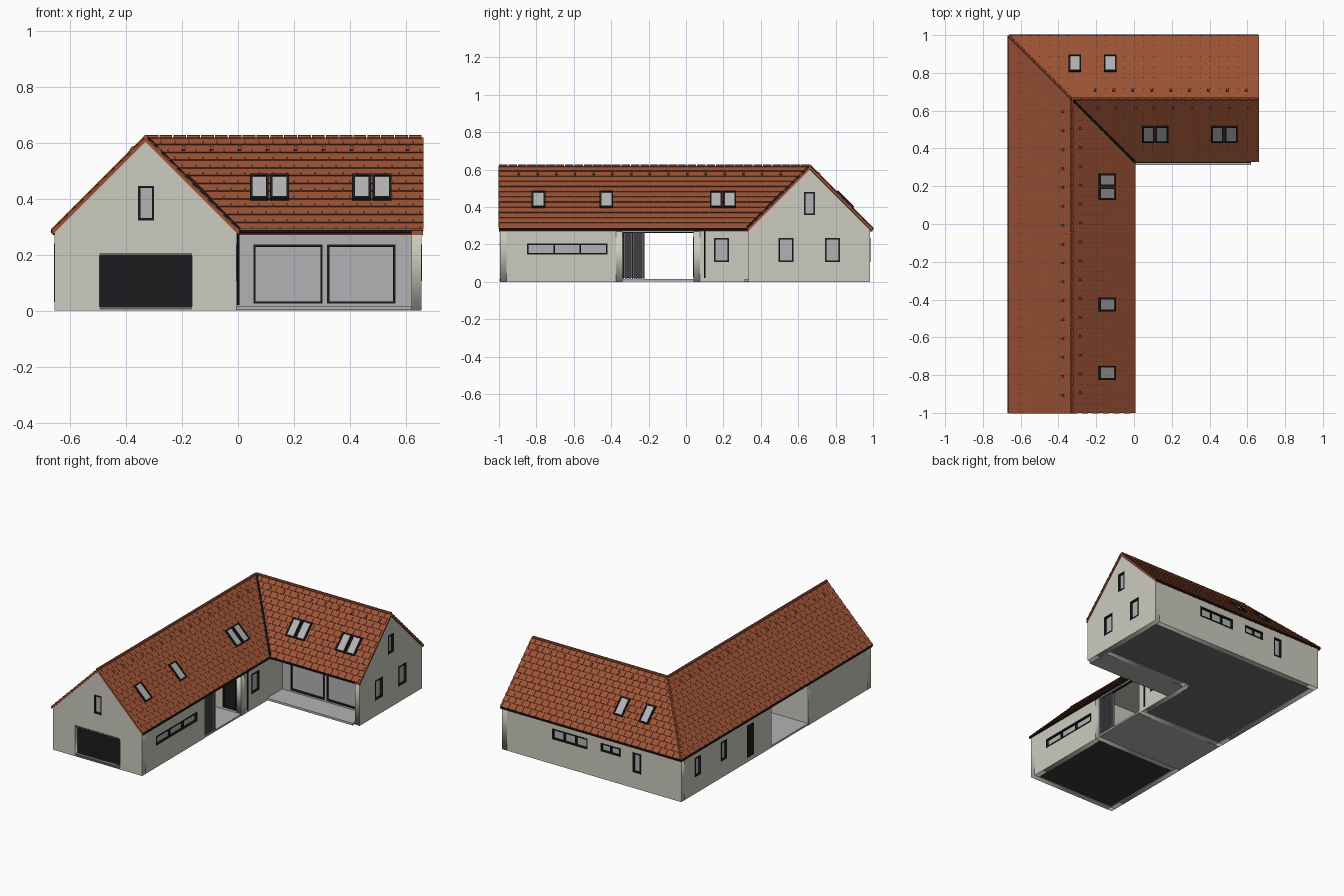
import bpy, bmesh, math
from mathutils import Vector, Matrix

if "Cube" in bpy.data.objects:
    bpy.data.objects.remove(bpy.data.objects["Cube"])

def mat(name, c):
    m = bpy.data.materials.new(name)
    m.diffuse_color = (*c, 1)
    m.use_nodes = True
    m.node_tree.nodes["Principled BSDF"].inputs["Base Color"].default_value = m.diffuse_color
    return m

WALL = mat("plaster", (0.60, 0.60, 0.53))
TILE = mat("clay", (0.33, 0.085, 0.036))
DARK = mat("anthracite", (0.012, 0.012, 0.013))
GLASS = mat("glazing", (0.45, 0.45, 0.46))
FLOOR = mat("concrete", (0.16, 0.16, 0.16))
GFLOOR = mat("dark_floor", (0.04, 0.038, 0.04))
PAVE = mat("paving", (0.45, 0.45, 0.45))
SLAT = mat("slat_grey", (0.13, 0.13, 0.14))
T = 0.035                                   # wall thickness
E0, PEAK, RUN = 0.285, 0.618, 0.333         # eave height, ridge height, half span

def finish(name, bm, m, M=None):
    if M:
        bm.transform(M)
    bmesh.ops.recalc_face_normals(bm, faces=bm.faces)
    me = bpy.data.meshes.new(name)
    bm.to_mesh(me)
    bm.free()
    me.materials.append(m)
    ob = bpy.data.objects.new(name, me)
    bpy.context.collection.objects.link(ob)
    return ob

def boxes(name, items, m, M=None):
    bm = bmesh.new()
    for it in items:
        lo, hi = Vector(it[:3]), Vector(it[3:])
        s = hi - lo
        S = Matrix.Diagonal((abs(s.x), abs(s.y), abs(s.z), 1))
        bmesh.ops.create_cube(bm, size=1, matrix=Matrix.Translation((lo + hi) / 2) @ S)
    return finish(name, bm, m, M)

def tubes(name, segs, r, m, n=8):
    bm = bmesh.new()
    for p, q in segs:
        p, q = Vector(p), Vector(q)
        R = (q - p).to_track_quat('Z', 'Y').to_matrix().to_4x4()
        bmesh.ops.create_cone(bm, cap_ends=True, segments=n, radius1=r, radius2=r,
                              depth=(q - p).length, matrix=Matrix.Translation((p + q) / 2) @ R)
    return finish(name, bm, m)

def rect(u0, u1, z0, z1):
    return [(u0, z0), (u1, z0), (u1, z1), (u0, z1)]

# wall from a flat outline with holes; axis = facing axis, w = outer plane, s = outward sign
def wall(name, axis, w, s, outline, holes=(), m=WALL):
    cu = bpy.data.curves.new(name, 'CURVE')
    cu.dimensions, cu.fill_mode, cu.extrude = '2D', 'BOTH', T / 2
    for loop in [outline] + [rect(*h) for h in holes]:
        sp = cu.splines.new('POLY')
        sp.points.add(len(loop) - 1)
        for p, c in zip(sp.points, loop):
            p.co = (c[0], c[1], 0, 1)
        sp.use_cyclic_u = True
    tmp = bpy.data.objects.new(name + "_outline", cu)
    bpy.context.collection.objects.link(tmp)
    dg = bpy.context.evaluated_depsgraph_get()
    bm = bmesh.new()
    me = bpy.data.meshes.new_from_object(tmp.evaluated_get(dg))
    bm.from_mesh(me)
    bpy.data.objects.remove(tmp)
    bmesh.ops.remove_doubles(bm, verts=bm.verts, dist=1e-5)
    c = w - s * T / 2
    if axis == 'x':
        M = Matrix(((0, 0, 1, c), (1, 0, 0, 0), (0, 1, 0, 0), (0, 0, 0, 1)))
    else:
        M = Matrix(((1, 0, 0, 0), (0, 0, -1, c), (0, 1, 0, 0), (0, 0, 0, 1)))
    return finish(name, bm, m, M)

# framed window filling a hole, with n panes
def window(name, axis, w, s, hole, n=1, pane=GLASS):
    u0, u1, z0, z1 = hole
    f = 0.008
    def b(a0, a1, b0, b1, d0, d1):
        p, q = w - s * d0, w - s * d1
        return (p, a0, b0, q, a1, b1) if axis == 'x' else (a0, p, b0, a1, q, b1)
    bars = [b(u0, u1, z0, z0 + f, -.002, .02), b(u0, u1, z1 - f, z1, -.002, .02)]
    for i in range(n + 1):
        u = u0 + (u1 - u0 - f) * i / n
        bars.append(b(u, u + f, z0 + f, z1 - f, -.002, .02))
    boxes(name + "_frame", bars, DARK)
    boxes(name + "_pane", [b(u0 + f, u1 - f, z0 + f, z1 - f, .012, .018)], pane)

def windowed_wall(name, axis, w, s, outline, wins, extra=()):
    wall(name, axis, w, s, outline, [x[0] for x in wins] + list(extra))
    for i, x in enumerate(wins):
        window(f"{name}_window_{i}", axis, w, s, *x)

# gable ends
def gable(c):
    return [(c - .325, 0), (c + .325, 0), (c + .325, .278), (c, .603), (c - .325, .278)]
garage = (-.495, -.165, .015, .205)
windowed_wall("garage_gable", 'y', -.995, -1, gable(-.33), [((-.357, -.30, .322, .445),)], [garage])
windowed_wall("east_gable", 'x', .655, 1, gable(.66),
              [((.495, .575, .105, .235),), ((.743, .823, .105, .235),), ((.63, .69, .357, .48),)])
# long walls, split by the passage
windowed_wall("garage_east_wall", 'x', -.005, 1, rect(-.96, -.34, 0, .278), [((-.85, -.42, .145, .205), 3)])
windowed_wall("house_east_wall", 'x', -.005, 1, rect(.04, .47, 0, .278), [((.15, .23, .105, .235),)])
wall("garage_west_wall", 'x', -.655, -1, rect(-.96, -.34, 0, .278))
windowed_wall("house_west_wall", 'x', -.655, -1, rect(.04, .95, 0, .278),
              [((.78, .84, .11, .235),), ((.51, .57, .11, .235),), ((.23, .30, .03, .24), 1, DARK)])
windowed_wall("back_wall", 'y', .985, 1, rect(-.655, .62, 0, .278),
              [((.03, .29, .165, .235), 3), ((-.21, -.066, .18, .235), 2), ((-.36, -.30, .105, .235),)])
# passage side walls
wall("passage_south_wall", 'y', -.34, 1, rect(-.655, -.005, 0, .278))
windowed_wall("passage_north_wall", 'y', .04, -1, rect(-.655, -.005, 0, .278),
              [((-.14, -.04, .025, .24), 1, DARK)])
# recessed terrace glazing
terrace = [((.055, .302, .025, .235),), ((.318, .562, .025, .235),)]
wall("terrace_wall", 'y', .47, -1, rect(-.005, .62, 0, .278), [t[0] for t in terrace], GLASS)
for i, t in enumerate(terrace):
    window(f"terrace_window_{i}", 'y', .47, -1, *t)

# garage door, lintel and threshold
boxes("garage_door", [(-.495, -.972, .015 + i * .019, -.165, -.965 + .003 * (i % 2), .034 + i * .019)
                      for i in range(10)], DARK)
boxes("garage_trim", [(-.495, -.998, .197, -.165, -.975, .205), (-.495, -.998, .004, -.165, -.97, .015)], SLAT)

# floors and ceilings
boxes("garage_floor", [(-.62, -.96, .004, -.04, -.375, .012)], GFLOOR)
boxes("house_floor", [(-.62, .075, .004, -.04, .95, .015), (-.04, .505, .004, .62, .95, .015)], FLOOR)
boxes("passage_floor", [(-.655, -.34, .002, -.005, .04, .014)], PAVE)
boxes("terrace_floor", [(-.005, .312, .002, .62, .47, .016)], PAVE)
boxes("ceilings", [(-.65, -.34, .277, -.01, .04, .283), (-.01, .34, .277, .62, .47, .283)], WALL)
# sliding slatted screen and its track
boxes("slat_screen", [(-.022, -.338 + i * .012, .014, -.008, -.331 + i * .012, .264) for i in range(10)]
      + [(-.028, -.34, .02, -.022, -.222, .26)], SLAT)
boxes("screen_track", [(-.02, -.34, .262, -.008, .04, .267)], DARK)

# roof slopes: convex plan outline (counter-clockwise) and outward direction
EX, RX, RY = .003, -.33, .663
slopes = {
    "west": ([(-.663, -1), (RX, -1), (RX, RY), (-.663, .996)], (-1, 0), (RX - RUN, 0)),
    "east": ([(RX, -1), (EX, -1), (EX, .33), (RX, RY)], (1, 0), (EX, 0)),
    "south": ([(EX, .33), (.66, .33), (.66, RY), (RX, RY)], (0, -1), (0, .33)),
    "north": ([(RX, RY), (.66, RY), (.66, .996), (-.663, .996)], (0, 1), (0, .996)),
}
frames = {}
ROWS, TW = 12, .05
ROW = RUN * math.sqrt(2) / ROWS
for key, (poly, out, org) in slopes.items():
    o, org = Vector((*out, 0)), Vector((*org, E0))
    a, b, n = Vector((0, 0, 1)).cross(o), (Vector((0, 0, 1)) - o).normalized(), (Vector((0, 0, 1)) + o).normalized()
    M = Matrix((a, b, n)).transposed().to_4x4()
    M.translation = org
    frames[key] = M
    # solid deck
    bm = bmesh.new()
    vs = [bm.verts.new((x, y, E0 - (Vector((x, y, E0)) - org).dot(o))) for x, y in poly]
    top = bm.faces.new(vs)
    ext = bmesh.ops.extrude_face_region(bm, geom=[top])
    for v in ext['geom']:
        if isinstance(v, bmesh.types.BMVert):
            v.co.z -= .015
    finish(key + "_roof_deck", bm, TILE)
    # overlapping staggered tiles, clipped to the slope outline
    bm = bmesh.new()
    for r in range(ROWS):
        v0, v1 = r * ROW, (r + 1) * ROW
        for c in range(-22, 22):
            u0 = c * TW + (r % 2) * TW / 2
            u1 = u0 + TW - .002
            lo = [bm.verts.new((u, v, -.001)) for u, v in ((u0, v0), (u1, v0), (u1, v1), (u0, v1))]
            hi = [bm.verts.new((u, v, h)) for u, v, h in
                  ((u0, v0, .006), (u1, v0, .006), (u1, v1, .001), (u0, v1, .001))]
            bm.faces.new(hi)
            for i in range(4):
                j = (i + 1) % 4
                bm.faces.new((lo[i], lo[j], hi[j], hi[i]))
    bm.transform(M)
    for i in range(4):
        p, q = poly[i], poly[(i + 1) % 4]
        nrm = Vector((q[1] - p[1], p[0] - q[0], 0)).normalized()
        bmesh.ops.bisect_plane(bm, geom=bm.verts[:] + bm.edges[:] + bm.faces[:],
                               plane_co=Vector((*p, 0)) + nrm * .002, plane_no=nrm, clear_outer=True)
    finish(key + "_roof_tiles", bm, TILE)

# skylights: position along the eave (local) on each slope
V0, V1, F = .152, .274, .009
lights = {"east": [(-.825, -.752), (-.462, -.39), (.128, .194), (.199, .267)],
          "south": [(.043, .109), (.114, .182), (.408, .475), (.480, .548)],
          "north": [(.28, .346), (.092, .16)]}
for key, spans in lights.items():
    bars, panes = [], []
    for u0, u1 in spans:
        bars += [(u0, V0, 0, u1, V0 + F, .014), (u0, V1 - F, 0, u1, V1, .014),
                 (u0, V0, 0, u0 + F, V1, .014), (u1 - F, V0, 0, u1, V1, .014)]
        panes.append((u0 + F, V0 + F, 0, u1 - F, V1 - F, .009))
    boxes(key + "_skylight_frames", bars, DARK, frames[key])
    boxes(key + "_skylight_panes", panes, GLASS, frames[key])

# small vent tiles below the ridge
ranges = {"west": (-6, 10), "east": (-9, 6), "south": (-2, 7), "north": (-6, 3)}
for key, (i0, i1) in ranges.items():
    boxes(key + "_roof_vents", [(i * .1, .40, 0, i * .1 + .013, .418, .011) for i in range(i0, i1)],
          TILE, frames[key])

# ridge and hip caps
def caps(p, q):
    p, q = Vector(p), Vector(q)
    k = round((q - p).length / .05)
    return [(p.lerp(q, i / k), p.lerp(q, (i + .92) / k)) for i in range(k)]
ridge = (RX, RY, PEAK)
tubes("ridge_caps", caps((RX, -1, PEAK), ridge) + caps(ridge, (.66, RY, PEAK)), .009, TILE)
tubes("hip_caps", caps((-.663, .996, E0), ridge), .007, TILE)
# valley flashing, gutters and downpipe
tubes("valley_flashing", [((EX, .33, E0 + .004), (RX, RY, PEAK + .002))], .008, DARK)
G = .281
tubes("gutters", [((EX, -1, G), (EX, .33, G)), ((EX, .328, G), (.62, .328, G)),
                  ((-.663, -1, G), (-.663, .997, G)), ((-.663, .997, G), (.66, .997, G))], .006, DARK)
tubes("downpipe", [((.001, .10, .02), (.001, .10, G))], .005, DARK)
